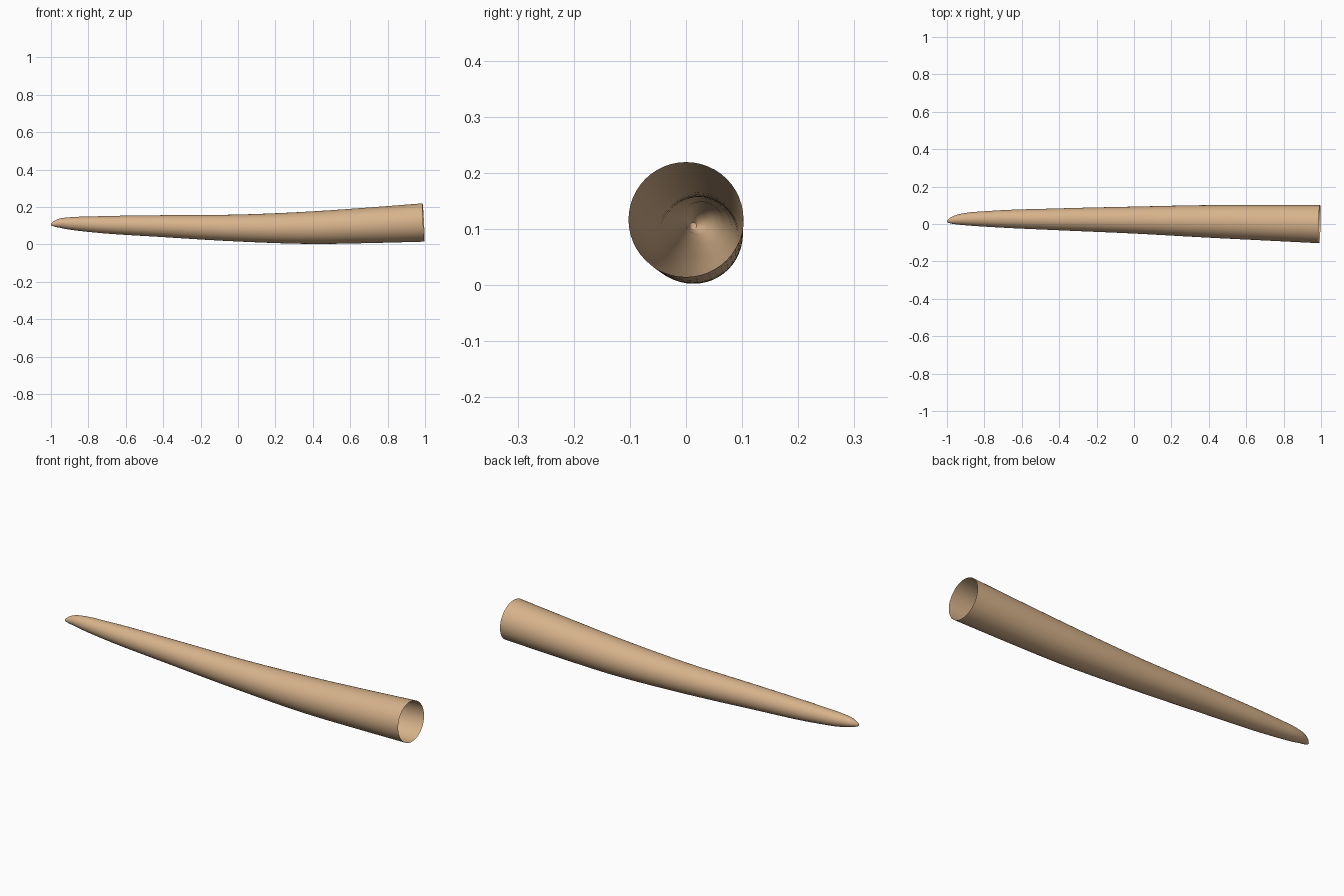
import bpy, bmesh, math
from mathutils import Vector

if "Cube" in bpy.data.objects:
    bpy.data.objects.remove(bpy.data.objects["Cube"])

# Centre line stations: x, y, z, radius (tip to open mouth)
STATIONS = [
    (-0.998, 0.013, 0.106, 0.006),
    (-0.978, 0.018, 0.110, 0.017),
    (-0.955, 0.022, 0.113, 0.024),
    (-0.90, 0.026, 0.112, 0.033),
    (-0.80, 0.027, 0.108, 0.041),
    (-0.40, 0.025, 0.0975, 0.0585),
    (0.00, 0.021, 0.0875, 0.072),
    (0.40, 0.014, 0.0895, 0.087),
    (0.70, 0.007, 0.102, 0.095),
    (0.992, 0.000, 0.117, 0.1025),
]
SIDES = 48
STEPS = 5


def smooth_path(points):
    """Hermite interpolation with x-based slopes."""
    p = [Vector(q) for q in points]
    n = len(p)
    slope = []
    for i in range(n):
        a, b = p[max(i - 1, 0)], p[min(i + 1, n - 1)]
        if 0 < i < n - 1:
            h0, h1 = p[i][0] - a[0], b[0] - p[i][0]
            slope.append(((p[i] - a) / h0 * h1 + (b - p[i]) / h1 * h0) / (h0 + h1))
        else:
            slope.append((b - a) / (b[0] - a[0]))
    out = []
    for i in range(n - 1):
        h = p[i + 1][0] - p[i][0]
        for k in range(STEPS):
            t = k / STEPS
            out.append(p[i] * (2*t**3 - 3*t**2 + 1) + slope[i] * h * (t**3 - 2*t**2 + t)
                       + p[i + 1] * (3*t**2 - 2*t**3) + slope[i + 1] * h * (t**3 - t**2))
    out.append(p[-1])
    return out


# Curved, hollow tapering shell
path = smooth_path(STATIONS)
bm = bmesh.new()
rings = []
for i, s in enumerate(path):
    d = (path[min(i + 1, len(path) - 1)] - path[max(i - 1, 0)]).xyz.normalized()
    side = Vector((0, 0, 1)).cross(d).normalized()
    up = d.cross(side)
    ring = []
    for k in range(SIDES):
        a = 2 * math.pi * k / SIDES
        ring.append(bm.verts.new(s.xyz + s.w * (math.cos(a) * side + math.sin(a) * up)))
    rings.append(ring)
for r0, r1 in zip(rings, rings[1:]):
    for k in range(SIDES):
        j = (k + 1) % SIDES
        bm.faces.new((r0[k], r0[j], r1[j], r1[k]))

# Pointed tip closes the narrow end; the wide end stays open
tip = bm.verts.new((-1.0, 0.012, 0.105))
for k in range(SIDES):
    bm.faces.new((tip, rings[0][(k + 1) % SIDES], rings[0][k]))

bmesh.ops.recalc_face_normals(bm, faces=bm.faces)
mesh = bpy.data.meshes.new("tusk")
bm.to_mesh(mesh)
bm.free()
tusk = bpy.data.objects.new("tusk", mesh)
bpy.context.collection.objects.link(tusk)

# Tan colour and smooth shading
tan = bpy.data.materials.new("tan")
tan.diffuse_color = (0.68, 0.45, 0.26, 1)
tan.use_nodes = True
tan.node_tree.nodes["Principled BSDF"].inputs["Base Color"].default_value = tan.diffuse_color
mesh.materials.append(tan)
bpy.context.view_layer.objects.active = tusk
tusk.select_set(True)
bpy.ops.object.shade_smooth_by_angle(angle=math.radians(40))
